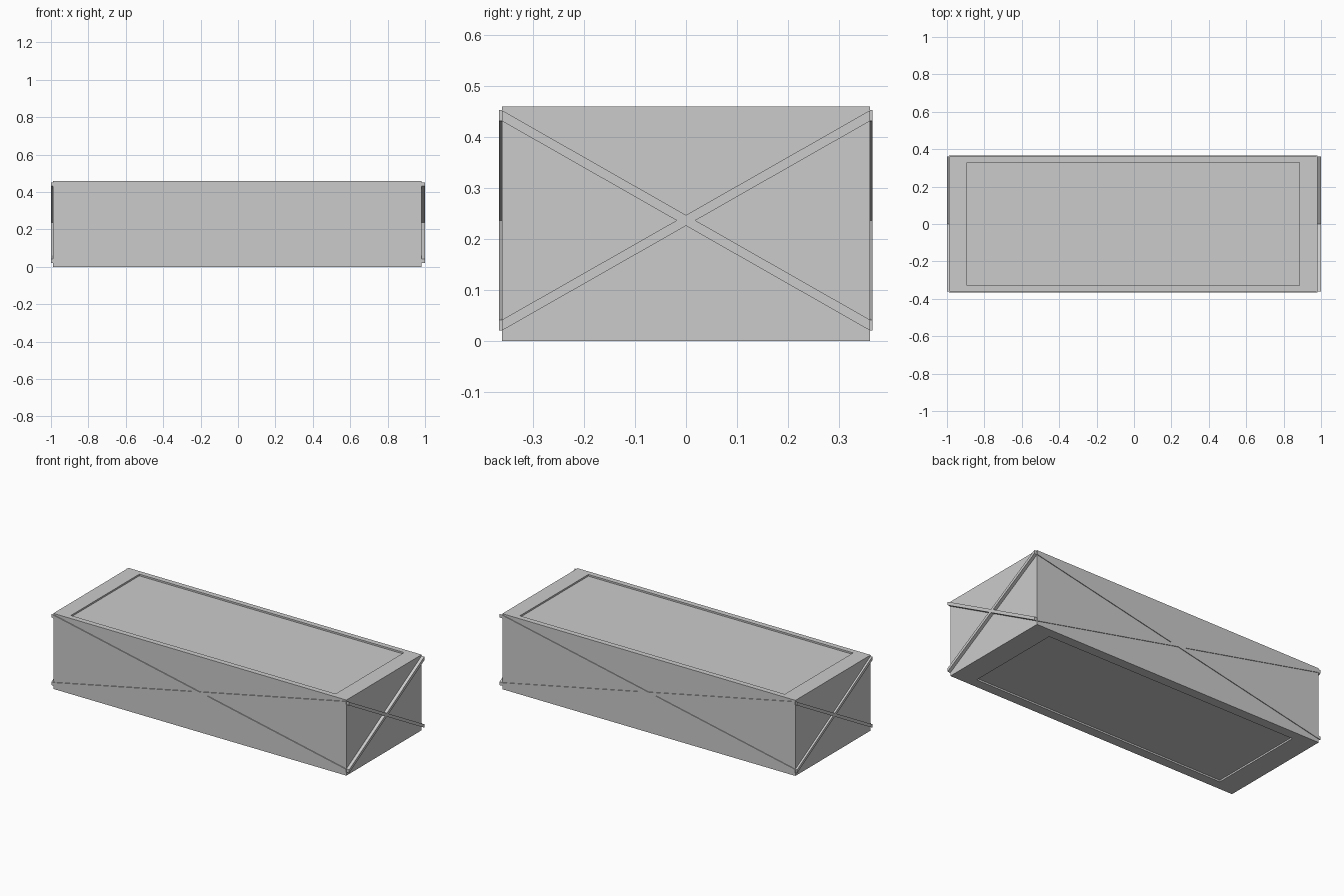
import bpy, bmesh
from mathutils import Vector

if "Cube" in bpy.data.objects:
    bpy.data.objects.remove(bpy.data.objects["Cube"])

X0, X1 = -0.988, 0.981      # box ends
Y0, Y1 = -0.361, 0.361      # box front and back
H = 0.459


def finish(bm, name):
    bmesh.ops.recalc_face_normals(bm, faces=bm.faces)
    mesh = bpy.data.meshes.new(name)
    bm.to_mesh(mesh)
    bm.free()
    obj = bpy.data.objects.new(name, mesh)
    bpy.context.collection.objects.link(obj)
    return obj


def recess(bm, up, border_x, border_y, depth):
    """Sink a rectangular panel into the top or bottom face."""
    bm.normal_update()
    face = max(bm.faces, key=lambda f: f.normal.z * up)
    bmesh.ops.inset_region(bm, faces=[face], thickness=0.02)
    cx, cy = (X0 + X1) / 2, (Y0 + Y1) / 2
    hx, hy = (X1 - X0) / 2 - border_x, (Y1 - Y0) / 2 - border_y
    for v in face.verts:
        v.co.x = cx + (hx if v.co.x > cx else -hx)
        v.co.y = cy + (hy if v.co.y > cy else -hy)
    ext = bmesh.ops.extrude_discrete_faces(bm, faces=[face])
    for v in ext["faces"][0].verts:
        v.co.z -= up * depth


def cross_brace(name, half, center, along, outward, thickness):
    """X-shaped brace with vertical ends, lying on one side of the crate."""
    top, bottom, w = 0.452, 0.020, 0.021
    mid = (top + bottom) / 2
    slope = (top - bottom - w) / (2 * half)
    v = w / 2 / slope
    right = [(0, mid + w / 2), (half, top), (half, top - w), (v, mid),
             (half, bottom + w), (half, bottom), (0, mid - w / 2)]
    outline = right + [(-a, z) for a, z in reversed(right[1:-1])]
    bm = bmesh.new()
    along, outward, center = Vector(along), Vector(outward), Vector(center)
    verts = [bm.verts.new(center + along * a + Vector((0, 0, z))) for a, z in outline]
    face = bm.faces.new(verts)
    ext = bmesh.ops.extrude_face_region(bm, geom=[face])
    moved = [g for g in ext["geom"] if isinstance(g, bmesh.types.BMVert)]
    bmesh.ops.translate(bm, verts=moved, vec=outward * thickness)
    bmesh.ops.triangulate(bm, faces=[f for f in bm.faces if len(f.verts) > 4])
    return finish(bm, name)


# crate body with recessed lid and base panels
bm = bmesh.new()
bmesh.ops.create_cube(bm, size=1)
for vert in bm.verts:
    vert.co = (X1 if vert.co.x > 0 else X0,
               Y1 if vert.co.y > 0 else Y0,
               H if vert.co.z > 0 else 0)
recess(bm, 1, 0.095, 0.033, 0.01)
recess(bm, -1, 0.135, 0.059, 0.01)
finish(bm, "crate_body")

# cross braces on the four sides
mx = (X0 + X1) / 2
cross_brace("front_brace", (X1 - X0) / 2, (mx, Y0, 0), (1, 0, 0), (0, -1, 0), 0.005)
cross_brace("back_brace", (X1 - X0) / 2, (mx, Y1, 0), (1, 0, 0), (0, 1, 0), 0.004)
cross_brace("right_brace", Y1, (X1, 0, 0), (0, 1, 0), (1, 0, 0), 1 - X1)
cross_brace("left_brace", Y1, (X0, 0, 0), (0, 1, 0), (-1, 0, 0), 1 + X0)
